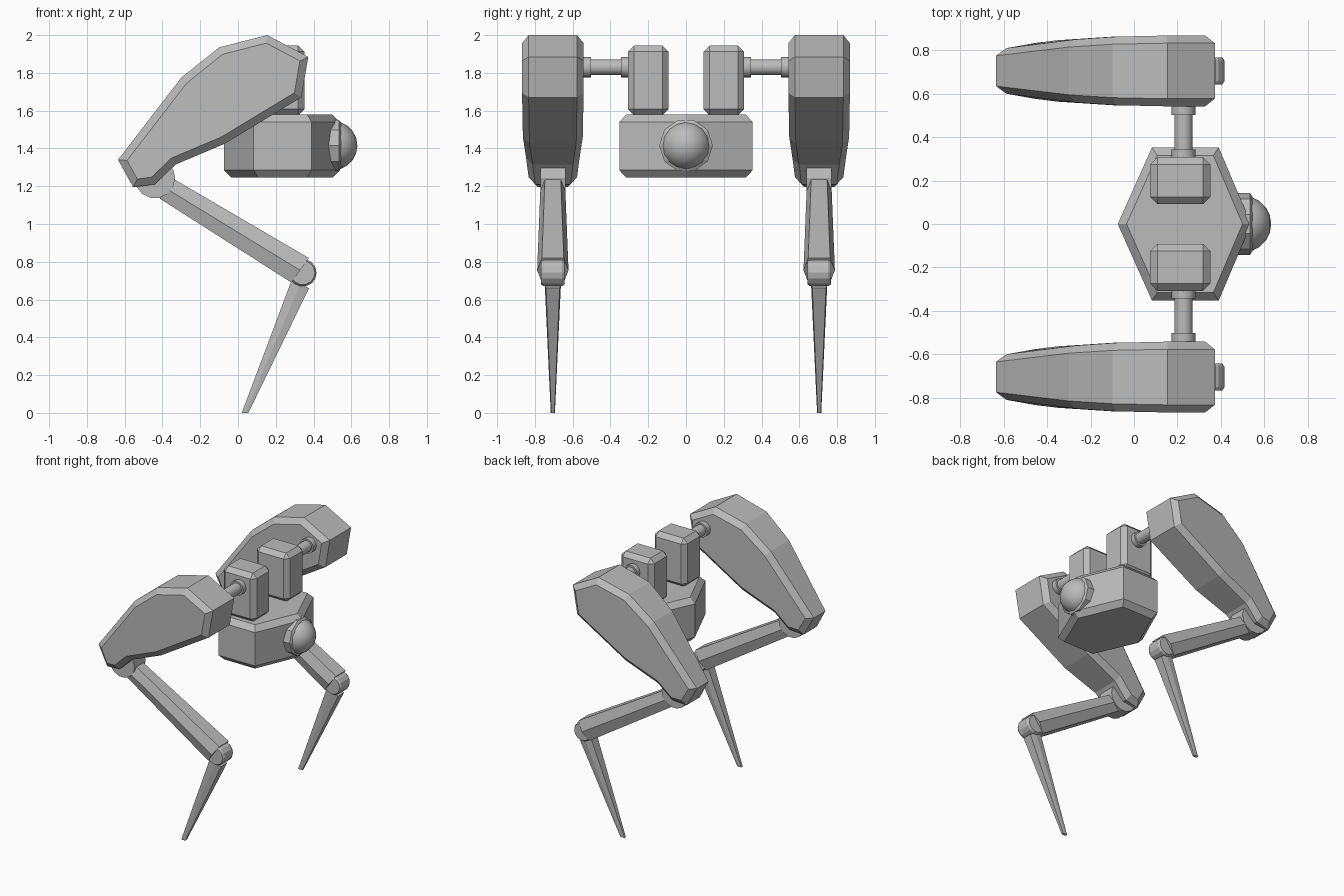
import bpy, bmesh, math
from mathutils import Vector

if "Cube" in bpy.data.objects:
    bpy.data.objects.remove(bpy.data.objects["Cube"])

grey = bpy.data.materials.new("plain_grey")
grey.diffuse_color = (0.5, 0.5, 0.5, 1)
grey.use_nodes = True
grey.node_tree.nodes["Principled BSDF"].inputs["Base Color"].default_value = grey.diffuse_color
LEG_Y = 0.705


def finish(name, bm, smooth=False):
    bmesh.ops.recalc_face_normals(bm, faces=bm.faces)
    me = bpy.data.meshes.new(name)
    bm.to_mesh(me)
    bm.free()
    me.materials.append(grey)
    for p in me.polygons:
        p.use_smooth = smooth
    ob = bpy.data.objects.new(name, me)
    bpy.context.collection.objects.link(ob)
    return ob


def loft(name, rings):
    """Skin a list of equal-length point rings and cap both ends."""
    bm = bmesh.new()
    vs = [[bm.verts.new(p) for p in r] for r in rings]
    n = len(vs[0])
    for a, b in zip(vs, vs[1:]):
        for i in range(n):
            j = (i + 1) % n
            bm.faces.new((a[i], a[j], b[j], b[i]))
    bm.faces.new(vs[0])
    bm.faces.new(vs[-1])
    return finish(name, bm)


def inset(pts, d):
    """Mitred inward offset of a clockwise outline."""
    out = []
    for i, p in enumerate(pts):
        p = Vector(p)
        a = (p - Vector(pts[i - 1])).normalized()
        b = (Vector(pts[(i + 1) % len(pts)]) - p).normalized()
        na, nb = Vector((a.y, -a.x)), Vector((b.y, -b.x))
        out.append(p + (na + nb) * d / (1 + na.dot(nb)))
    return out


def turned_y(name, x, z, stations, n, phase=0.0):
    """Round part along y from (y, radius) stations."""
    return loft(name, [[(x + r * math.cos(phase + 2 * math.pi * i / n), y,
                         z + r * math.sin(phase + 2 * math.pi * i / n))
                        for i in range(n)] for y, r in stations])


def chamfer(ob, w):
    m = ob.modifiers.new("chamfer", 'BEVEL')
    m.width = w
    m.segments = 1
    m.limit_method = 'ANGLE'
    m.angle_limit = math.radians(30)


def hex_bar(name, top, bottom, yc):
    """Six-sided limb; each end is (upper xz, lower xz, edge half width, middle half width)."""
    rings = []
    for u, l, e, m in (top, bottom):
        c = ((u[0] + l[0]) / 2, (u[1] + l[1]) / 2)
        rings.append([(q[0], yc + y, q[1]) for q, y in
                      ((u, -e), (u, e), (c, m), (l, e), (l, -e), (c, -m))])
    return loft(name, rings)


# Hexagonal body with chamfered rims
hexagon = [(-.075, 0), (.083, .353), (.39, .353), (.54, 0), (.39, -.353), (.083, -.353)]
small = inset(hexagon, .037)
loft("body", [[(p[0], p[1], z) for p in ring] for ring, z in
              ((small, 1.245), (hexagon, 1.285), (hexagon, 1.54), (small, 1.58))])

# Eye collar and dome on the nose of the body
loft("eye_collar", [[(x, r * math.sin(k * math.pi / 5 + .31), 1.415 + r * math.cos(k * math.pi / 5 + .31))
                     for k in range(10)]
                    for x, r in ((.42, .142), (.535, .142), (.545, .125))])
bm = bmesh.new()
bmesh.ops.create_uvsphere(bm, u_segments=16, v_segments=10, radius=.13)
for v in bm.verts:
    v.co = Vector((v.co.z + .502, v.co.y, v.co.x + 1.415))
finish("eye_dome", bm, True)

# Thigh outline (clockwise in x, z)
thigh = [(-.635, 1.34), (-.30, 1.775), (-.10, 1.935), (.155, 2.0), (.372, 1.885),
         (.335, 1.67), (-.07, 1.425), (-.33, 1.315), (-.44, 1.21), (-.555, 1.195)]
face = inset(thigh, .04)
widths = [(-.635, .105), (-.3, .145), (-.1, .158), (.15, .163), (.4, .163)]


def half_width(x):
    for (x0, w0), (x1, w1) in zip(widths, widths[1:]):
        if x <= x1:
            return w0 + (w1 - w0) * (x - x0) / (x1 - x0)
    return widths[-1][1]


for side, s in (("right", -1), ("left", 1)):
    yc = s * LEG_Y

    # Hip block on top of the body
    bm = bmesh.new()
    bmesh.ops.create_cube(bm, size=1)
    for v in bm.verts:
        v.co = Vector((.213 + v.co.x * .277, s * .2 + v.co.y * .215, 1.76 + v.co.z * .37))
    chamfer(finish(side + "_hip_block", bm), .033)

    # Axle with a flange at each end
    def axle_part(name, y0, y1, r):
        ob = turned_y(f"{side}_{name}", .228, 1.83, [(s * y0, r), (s * y1, r)], 16)
        for p in ob.data.polygons:
            p.use_smooth = len(p.vertices) == 4
    axle_part("axle", .29, .56, .042)
    axle_part("inner_flange", .29, .343, .055)
    axle_part("outer_flange", .503, .56, .055)

    # Thigh shell with chamfered sides
    rings = []
    for outline, sy, cut in ((face, -1, 0), (thigh, -1, .035), (thigh, 1, .035), (face, 1, 0)):
        rings.append([(p[0], yc + sy * (half_width(q[0]) - cut), p[1])
                      for p, q in zip(outline, thigh)])
    loft(side + "_thigh", rings)

    # Knee, shank, ankle and pointed foot
    turned_y(side + "_knee", -.44, 1.243, [(yc - .066, .107), (yc + .066, .107)], 14)
    hex_bar(side + "_shank", ((-.335, 1.235), (-.415, 1.135), .042, .066),
            ((.375, .82), (.283, .69), .058, .083), yc)
    turned_y(side + "_ankle", .343, .742,
             [(yc - .062, .064), (yc - .048, .073), (yc + .048, .073), (yc + .062, .064)], 14)
    hex_bar(side + "_foot", ((.376, .66), (.285, .705), .036, .043),
            ((.055, 0), (.02, 0), .008, .011), yc)
